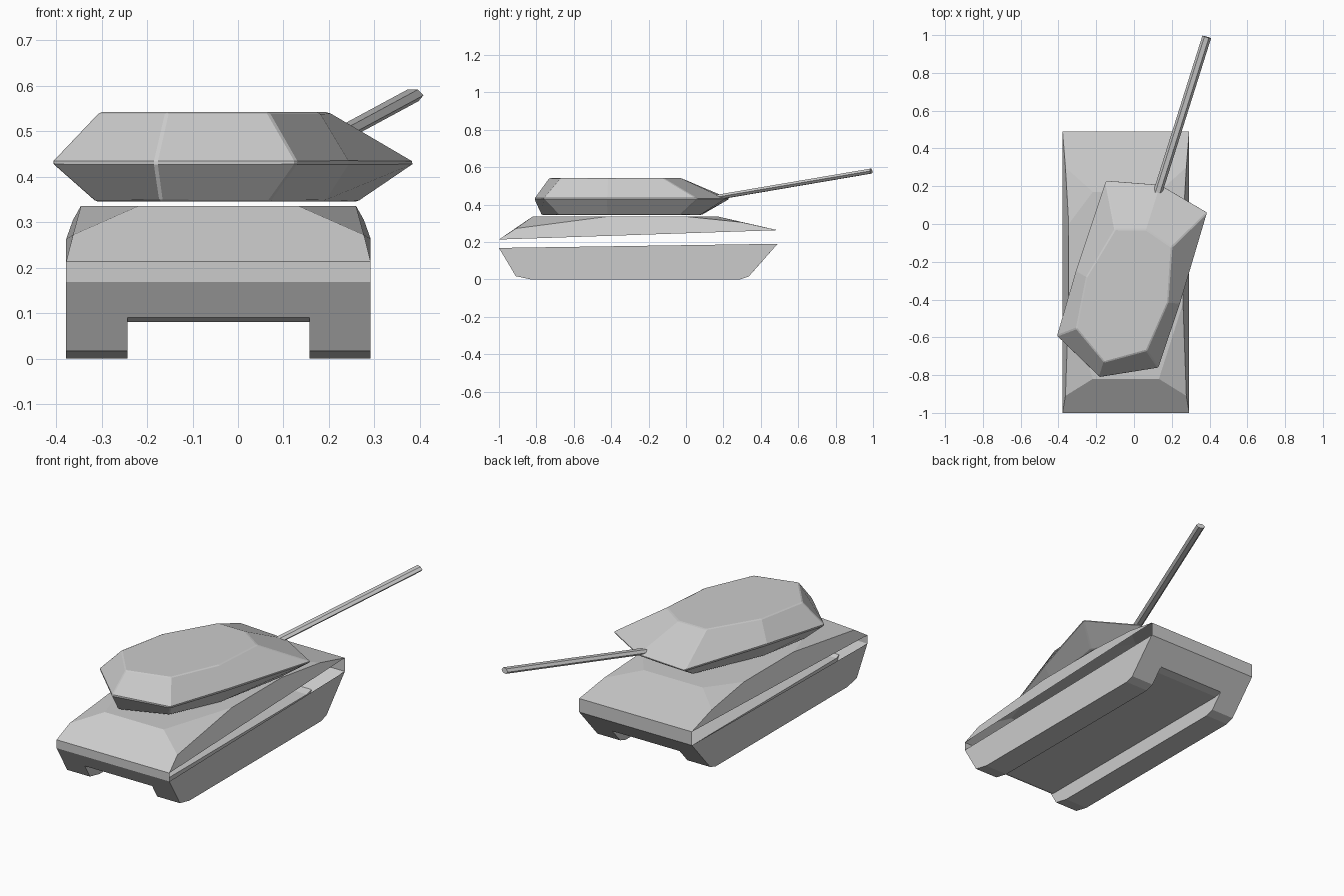
import bpy, bmesh
from math import cos, sin, pi, sqrt
from mathutils import Vector

if "Cube" in bpy.data.objects:
    bpy.data.objects.remove(bpy.data.objects["Cube"])

CX = -0.043          # hull centre line
HALF = 0.335         # hull half width


def make_object(name, bm, closed=True):
    bmesh.ops.remove_doubles(bm, verts=bm.verts, dist=0.0005)
    bmesh.ops.dissolve_degenerate(bm, edges=bm.edges, dist=0.0005)
    bmesh.ops.recalc_face_normals(bm, faces=bm.faces)
    mesh = bpy.data.meshes.new(name)
    bm.to_mesh(mesh)
    bm.free()
    ob = bpy.data.objects.new(name, mesh)
    bpy.context.collection.objects.link(ob)
    return ob


def loft(name, sections, ring=True):
    """Skin equal-length sections; cap the first and last."""
    bm = bmesh.new()
    rows = [[bm.verts.new(p) for p in s] for s in sections]
    n = len(rows[0])
    for a, b in zip(rows, rows[1:]):
        for i in range(n if ring else n - 1):
            j = (i + 1) % n
            bm.faces.new((a[i], a[j], b[j], b[i]))
    bm.faces.new(rows[0])
    bm.faces.new(rows[-1])
    return make_object(name, bm)


# Lower hull: open-topped tub with a raised belly between the track housings
track = [(-1, .168), (-.91, .017), (-.83, 0), (.29, 0), (.335, .015), (.49, .19)]
belly = [(-1, .168), (-.953, .09), (-.93, .08), (.36, .08), (.402, .09), (.49, .19)]
stations = [(-HALF, track), (-.2, track), (-.2, belly),
            (.2, belly), (.2, track), (HALF, track)]
loft("lower_hull", [[(CX + x, y, z) for y, z in prof] for x, prof in stations], ring=False)

# Upper hull: mirrored shell with faceted shoulders, open slots along the sides
half = [(HALF, -1, .213), (.32, -.91, .272), (.175, -.82, .336), (.3025, -.42, .336),
        (.3025, 0, .336), (.175, .17, .336), (.32, .3, .305), (HALF, .49, .263)]
bm = bmesh.new()
R = [bm.verts.new((CX + x, y, z)) for x, y, z in half]
L = [bm.verts.new((CX - x, y, z)) for x, y, z in half]
for S in (R, L):
    for idx in ((1, 2, 3), (4, 5, 6), (0, 1, 3, 4, 6, 7)):
        bm.faces.new([S[i] for i in idx])
for idx in ((0, 1, 2), (2, 3, 4, 5), (5, 6, 7)):
    bm.faces.new([R[i] for i in idx] + [L[i] for i in reversed(idx)])
# end plates joining the two hull halves
for i, y, z in ((0, -1, .168), (7, .49, .19)):
    a = bm.verts.new((CX + HALF, y, z))
    b = bm.verts.new((CX - HALF, y, z))
    bm.faces.new((R[i], L[i], b, a))
make_object("upper_hull", bm)

# Turret: three symmetric rings in a frame turned toward the barrel
AXIS = Vector((.3, .954, 0))
SIDE = Vector((.954, -.3, 0))
ORIGIN = Vector((-.14, -.678, 0))


def turret_ring(z, rear, sides, front):
    pts = [(0, rear)] + sides + [(0, front)] + [(-u, v) for u, v in reversed(sides)]
    return [ORIGIN + SIDE * u + AXIS * v + Vector((0, 0, z)) for u, v in pts]


turret = loft("turret", [
    turret_ring(.345, -.1, [(.2, .06), (.238, .345), (.19, .74)], .79),
    turret_ring(.431, -.14, [(.284, 0), (.291, .36), (.284, .866)], .932),
    turret_ring(.542, -.056, [(.195, .07), (.226, .345), (.157, .632)], .68)])
bev = turret.modifiers.new("edge_bevel", 'BEVEL')
bev.width = .005
bev.segments = 1
bev.limit_method = 'ANGLE'
bev.angle_limit = .3

# Barrel: flattened six-sided tube
start, end = Vector((.12, .15, .436)), Vector((.385, .99, .579))
up = SIDE.cross(end - start).normalized()
loft("barrel", [[c + SIDE * .024 * cos(i * pi / 3) + up * .015 * sin(i * pi / 3)
                 for i in range(6)] for c in (start, end)])
